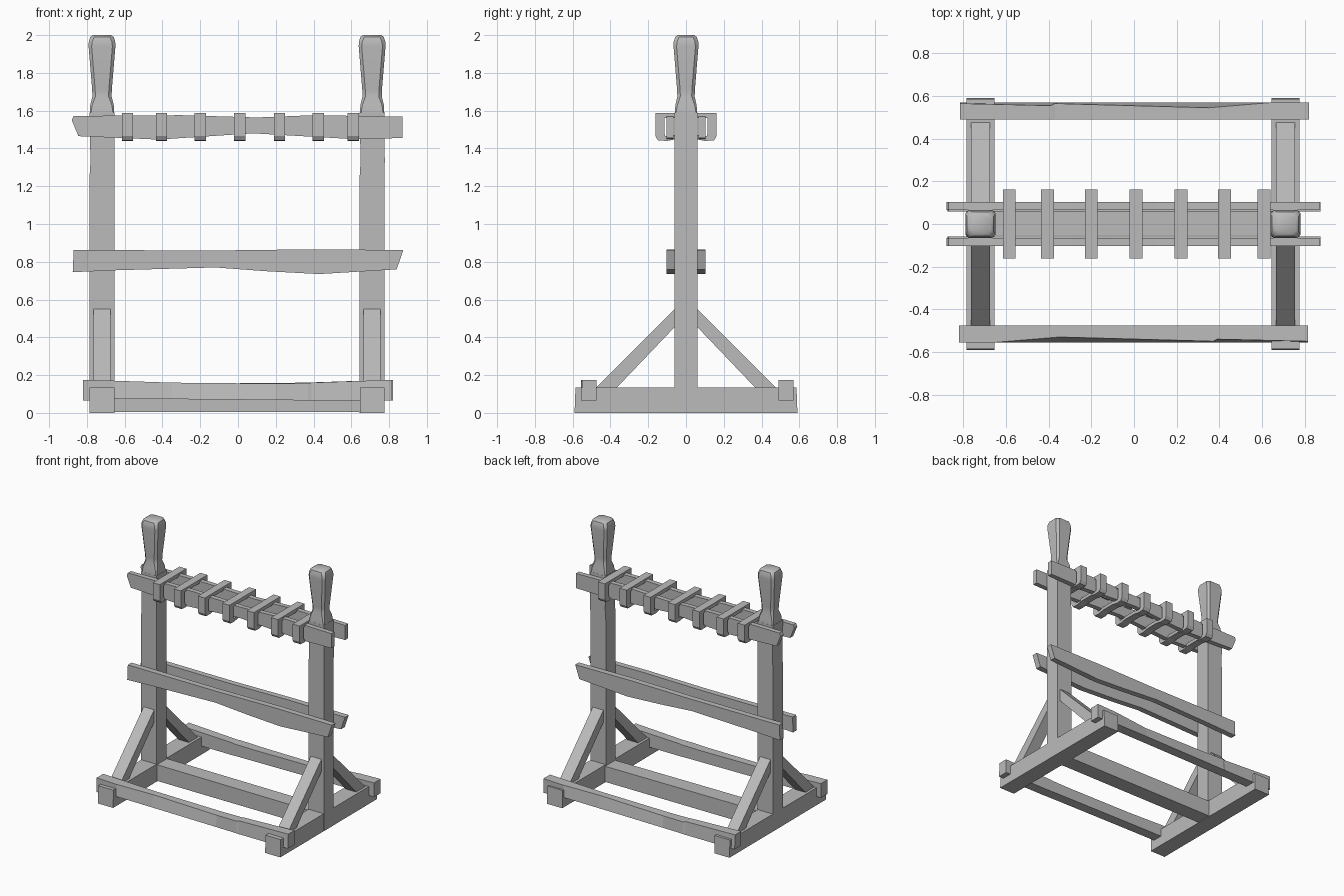
import bpy, bmesh

if "Cube" in bpy.data.objects:
    bpy.data.objects.remove(bpy.data.objects["Cube"])

GREY = (0.5, 0.5, 0.5, 1)
wood = bpy.data.materials.new("grey_wood")
wood.use_nodes = True
wood.diffuse_color = GREY
wood.node_tree.nodes["Principled BSDF"].inputs["Base Color"].default_value = GREY


def finish(name, bm, smooth=None):
    bmesh.ops.recalc_face_normals(bm, faces=bm.faces)
    mesh = bpy.data.meshes.new(name)
    bm.to_mesh(mesh)
    bm.free()
    mesh.materials.append(wood)
    obj = bpy.data.objects.new(name, mesh)
    bpy.context.collection.objects.link(obj)
    if smooth:
        bpy.ops.object.select_all(action="DESELECT")
        obj.select_set(True)
        bpy.context.view_layer.objects.active = obj
        bpy.ops.object.shade_smooth_by_angle(angle=smooth)
    return obj


def loft(name, rings, smooth=None):
    """Skin a stack of equal point rings and cap both ends."""
    bm = bmesh.new()
    loops = [[bm.verts.new(p) for p in ring] for ring in rings]
    n = len(loops[0])
    for a, b in zip(loops, loops[1:]):
        for i in range(n):
            j = (i + 1) % n
            bm.faces.new((a[i], a[j], b[j], b[i]))
    bm.faces.new(loops[0])
    bm.faces.new(loops[-1])
    return finish(name, bm, smooth)


def prism_y(name, outline, lo, hi):
    return loft(name, [[(x, y, z) for x, z in outline] for y in (lo, hi)])


def prism_x(name, outline, lo, hi):
    return loft(name, [[(x, y, z) for y, z in outline] for x in (lo, hi)])


def box_ring(cx, hx, hy, z):
    return [(cx + sx * hx, sy * hy, z) for sx, sy in ((-1, -1), (1, -1), (1, 1), (-1, 1))]


def cut_ring(cx, hx, hy, z, c):
    """Rectangle with clipped corners."""
    return [(cx + x, y, z) for x, y in (
        (-hx + c, -hy), (hx - c, -hy), (hx, -hy + c), (hx, hy - c),
        (hx - c, hy), (-hx + c, hy), (-hx, hy - c), (-hx, -hy + c))]


# Upright posts with flared grips, feet and diagonal braces
for side, cx in (("right", -0.72), ("left", 0.71)):
    loft(side + "_post", [box_ring(cx + dx, hx, 0.06, z) for dx, hx, z in (
        (0, 0.066, 0), (0, 0.066, 1.25), (0.003, 0.064, 1.33), (0, 0.066, 1.59))])
    loft(side + "_grip", [cut_ring(cx, hx, hy, z, c) for hx, hy, z, c in (
        (0.065, 0.06, 1.58, 0.006), (0.062, 0.056, 1.63, 0.01),
        (0.051, 0.046, 1.675, 0.016), (0.052, 0.047, 1.71, 0.016),
        (0.071, 0.066, 1.94, 0.016), (0.07, 0.065, 1.965, 0.018),
        (0.062, 0.057, 1.99, 0.02), (0.048, 0.043, 2.0, 0.016))], 0.6)
    prism_x(side + "_foot", [(-0.59, 0), (0.59, 0), (0.585, 0.135), (-0.585, 0.135)],
            cx - 0.065, cx + 0.065)
    for end, s in (("front", -1), ("back", 1)):
        prism_x(f"{side}_{end}_brace",
                [(s * y, z) for y, z in ((0.05, 0.56), (0.48, 0.13), (0.37, 0.13), (0.05, 0.465))],
                cx - 0.045, cx + 0.045)

# Floor beam between the posts
prism_y("floor_beam", [(-0.68, 0.005), (0.68, 0.005), (0.68, 0.125), (-0.68, 0.13)], -0.055, 0.068)

# Worn low rails across the feet; the back one is the front one turned around
for end, s in (("front", 1), ("back", -1)):
    rings = []
    for x, top, bottom, outer_top in (
            (-0.82, 0.175, 0.065, -0.555), (-0.65, 0.17, 0.075, -0.555), (-0.35, 0.16, 0.073, -0.53),
            (0.2, 0.155, 0.068, -0.545), (0.37, 0.157, 0.066, -0.55), (0.39, 0.16, 0.065, -0.54),
            (0.815, 0.175, 0.065, -0.55)):
        shift = 0 if s == 1 else 0.015
        section = ((-0.555, bottom), (-0.475, bottom), (-0.475, top), (outer_top, top))
        rings.append([(s * x, s * (y - shift), z) for y, z in section])
    loft(end + "_low_rail", rings)

# Paired middle and upper rails clamping the posts
middle = [(-0.875, 0.745), (-0.65, 0.755), (-0.12, 0.77), (0.15, 0.75), (0.43, 0.735),
          (0.84, 0.76), (0.875, 0.862), (0.4, 0.866), (-0.1, 0.86), (-0.87, 0.862)]
upper = [(-0.88, 1.55), (-0.845, 1.465), (-0.42, 1.447), (0.08, 1.48), (0.6, 1.45), (0.87, 1.455),
         (0.87, 1.568), (0.4, 1.576), (0.1, 1.564), (-0.3, 1.576), (-0.87, 1.572)]
for end, s in (("front", -1), ("back", 1)):
    prism_y(end + "_middle_rail", middle, s * 0.058, s * 0.103)
    prism_y(end + "_upper_rail", upper, s * 0.065, s * 0.102)

# Bent straps looped around the upper rails
half_outer = [(0.05, 1.45), (0.1, 1.44), (0.148, 1.442), (0.162, 1.465), (0.162, 1.588)]
half_inner = [(0.05, 1.475), (0.09, 1.465), (0.11, 1.465), (0.115, 1.48), (0.115, 1.56)]
outer = half_outer + [(-y, z) for y, z in reversed(half_outer)]
inner = half_inner + [(-y, z) for y, z in reversed(half_inner)]
for k, cx in enumerate((-0.585, -0.405, -0.2, 0.01, 0.22, 0.425, 0.61)):
    bm = bmesh.new()
    lo, hi = cx - 0.03, cx + 0.03
    corners = [[bm.verts.new((x, y, z)) for x, (y, z) in
                ((lo, o), (hi, o), (hi, i), (lo, i))] for o, i in zip(outer, inner)]
    for a, b in zip(corners, corners[1:] + corners[:1]):
        for i in range(4):
            j = (i + 1) % 4
            bm.faces.new((a[i], a[j], b[j], b[i]))
    finish(f"strap_{k + 1}", bm)
